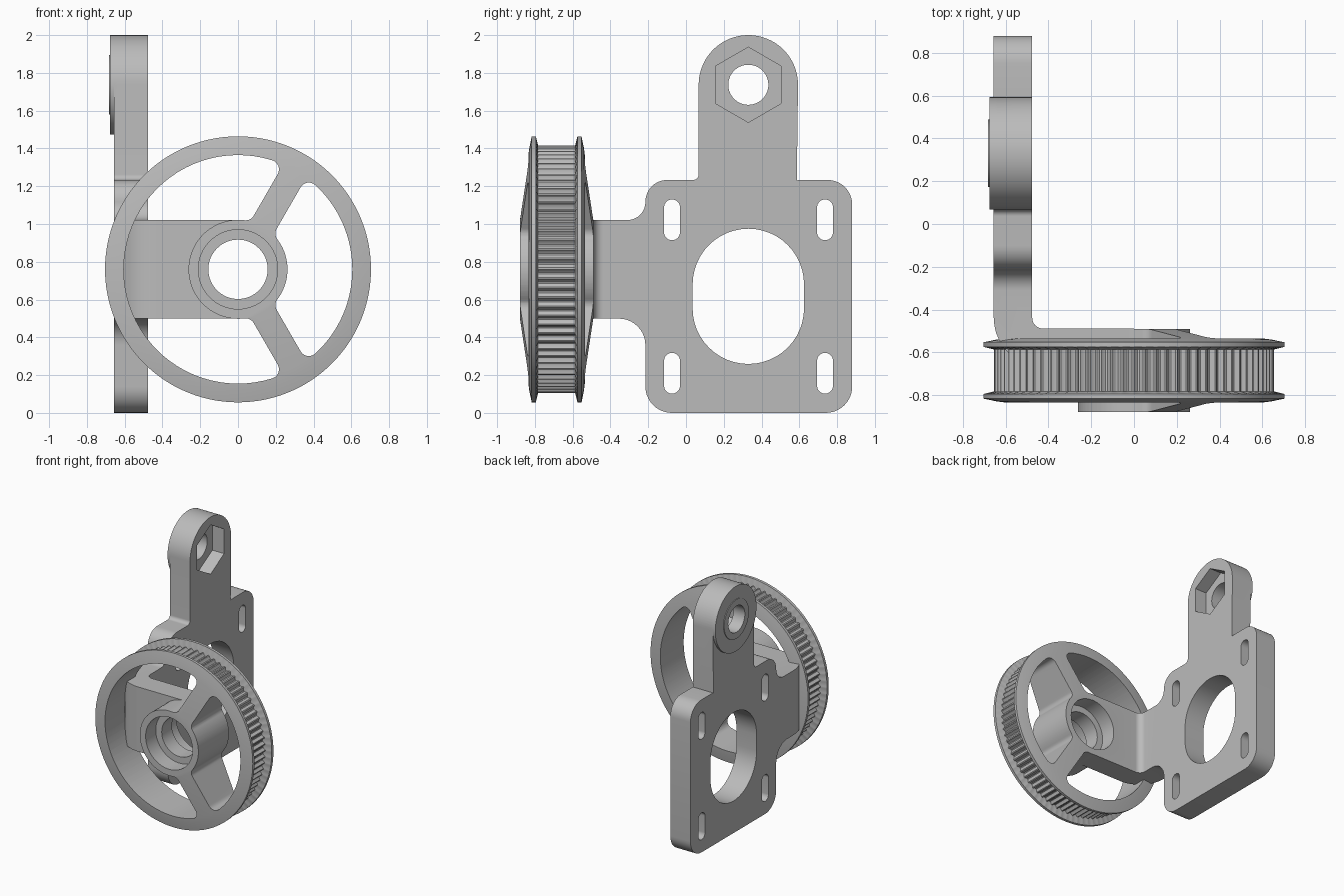
import bpy, bmesh
from math import pi, sin, cos, asin, tan, radians
from mathutils import Vector

cube = bpy.data.objects.get("Cube")
if cube:
    bpy.data.objects.remove(cube)

grey = bpy.data.materials.new("light grey plastic")
grey.use_nodes = True
grey.diffuse_color = (0.5, 0.5, 0.5, 1)
grey.node_tree.nodes["Principled BSDF"].inputs["Base Color"].default_value = (0.5, 0.5, 0.5, 1)

PLACE = {"x": lambda u, v, w: (w, u, v),
         "y": lambda u, v, w: (u, w, v),
         "z": lambda u, v, w: (u, v, w)}


def loft(name, rings):
    """Closed solid through rings of equal point count, capped at both ends."""
    bm = bmesh.new()
    loops = [[bm.verts.new(p) for p in ring] for ring in rings]
    n = len(loops[0])
    for a, b in zip(loops, loops[1:]):
        for i in range(n):
            bm.faces.new((a[i], a[(i + 1) % n], b[(i + 1) % n], b[i]))
    bm.faces.new(loops[0])
    bm.faces.new(loops[-1])
    bmesh.ops.recalc_face_normals(bm, faces=bm.faces)
    mesh = bpy.data.meshes.new(name)
    bm.to_mesh(mesh)
    bm.free()
    mesh.materials.append(grey)
    obj = bpy.data.objects.new(name, mesh)
    bpy.context.collection.objects.link(obj)
    return obj


def prism(name, points, axis, lo, hi):
    return loft(name, [[PLACE[axis](u, v, w) for u, v in points] for w in (lo, hi)])


def arc(cu, cv, r, a, b, steps):
    return [(cu + r * cos(a + (b - a) * i / steps), cv + r * sin(a + (b - a) * i / steps))
            for i in range(steps + 1)]


def circle(cu, cv, r, n=64, turn=0):
    return arc(cu, cv, r, turn, turn + 2 * pi, n)[:-1]


def stadium(cu, cv, r, half):
    return arc(cu, cv + half, r, 0, pi, 24) + arc(cu, cv - half, r, pi, 2 * pi, 24)


def rounded(corners, steps=10):
    """Polygon from (u, v, radius) corners, each filleted."""
    out = []
    for i, (u, v, r) in enumerate(corners):
        p = Vector((u, v))
        if not r:
            out.append((u, v))
            continue
        d1 = (Vector(corners[i - 1][:2]) - p).normalized()
        d2 = (Vector(corners[(i + 1) % len(corners)][:2]) - p).normalized()
        half = d1.angle(d2) / 2
        centre = p + (d1 + d2).normalized() * r / sin(half)
        s = p + d1 * r / tan(half) - centre
        e = p + d2 * r / tan(half) - centre
        total = s.angle(e)
        for k in range(steps + 1):
            t = total * k / steps
            q = centre + (s * sin(total - t) + e * sin(t)) / sin(total)
            out.append((q.x, q.y))
    return out


def combine(obj, tools, operation):
    for tool in tools:
        tool.hide_render = True
        mod = obj.modifiers.new("shape", "BOOLEAN")
        mod.operation, mod.solver, mod.object = operation, "EXACT", tool
        bpy.context.view_layer.objects.active = obj
        bpy.ops.object.modifier_apply(modifier=mod.name)


def window(hub_z, a, b):
    """Rounded opening between the spokes at angles a and b."""
    f, spoke, inner, outer = 0.05, 0.07, 0.262, 0.605
    lo, hi = inner + f, outer - f
    di, do = asin((spoke + f) / lo), asin((spoke + f) / hi)

    def corner(r, ang, start, end):
        return arc(r * cos(ang), hub_z + r * sin(ang), f, start, end, 8)
    q = pi / 2
    return (corner(hi, a + do, a - q, a + do)
            + arc(0, hub_z, outer, a + do, b - do, 48)[1:-1]
            + corner(hi, b - do, b - do, b + q)
            + corner(lo, b - di, b + q, b - di + pi)
            + arc(0, hub_z, inner, b - di, a + di, 32)[1:-1]
            + corner(lo, a + di, a + di + pi, a + 3 * q))


# Shared dimensions
HUB_Z, MID_Y = 0.76, -0.685
TEETH = 80
X0, X1 = -0.656, -0.476
EYE_Y, EYE_Z = 0.33, 1.737
temp = []

# Toothed pulley: one lofted body with flanges, tapered faces and belt grooves
GROOVE = (0, 0, 0.013, 0.019, 0.019, 0.013)


def pulley_ring(offset, radius, grooved=False):
    n = TEETH * len(GROOVE)
    pts = []
    for i in range(n):
        r = radius - (GROOVE[i % len(GROOVE)] if grooved else 0)
        t = 2 * pi * i / n
        pts.append((r * cos(t), MID_Y + offset, HUB_Z + r * sin(t)))
    return pts


side = [(0.195, 0.262, False), (0.15, 0.6, False), (0.145, 0.64, False),
        (0.132, 0.704, False), (0.11, 0.704, False), (0.098, 0.655, True)]
rings = [pulley_ring(-o, r, g) for o, r, g in side]
rings += [pulley_ring(o, r, g) for o, r, g in reversed(side)]
pulley = loft("toothed_pulley", rings)

# Openings between the two spokes, and around the mounting arm
openings = [prism("opening", window(HUB_Z, radians(a), radians(b)), "y", -1, 0)
            for a, b in ((-60, 60), (60, 300))]

# Stepped bearing bore: pocket at each end and a narrower middle
bores = [prism("bore", circle(0, HUB_Z, r), "y", lo, hi)
         for r, lo, hi in ((0.157, -1, 0), (0.21, -1, -0.75), (0.21, -0.62, -0.3))]
combine(pulley, openings + bores, "DIFFERENCE")

# Bracket: bent strip trimmed to the plate outline
bracket = prism("motor_bracket", rounded([
    (X0, 1, 0), (X0, -0.669, 0.23), (0, -0.669, 0), (0, -0.489, 0),
    (X1, -0.489, 0.05), (X1, 1, 0)]), "z", -0.1, 2.1)
top, low, high = 1.233, HUB_Z - 0.261, HUB_Z + 0.261
left, right, tower = -0.215, 0.88, 0.263
outline = rounded([(-0.9, low, 0), (left, low, 0.14), (left, 0, 0.14), (right, 0, 0.14),
                   (right, top, 0.13), (EYE_Y + tower, top, 0.03)])
outline += arc(EYE_Y, EYE_Z, tower, 0, pi, 40)
outline += rounded([(EYE_Y - tower, EYE_Z, 0), (EYE_Y - tower, top, 0.03),
                    (left, top, 0.115), (left, high, 0.095), (-0.9, high, 0)])[1:]
trim = prism("outline", outline, "x", -1, 1)
combine(bracket, [trim], "INTERSECT")

# Round boss and thin washer face on the outside of the eye
boss = prism("eye_boss", circle(EYE_Y, EYE_Z, tower, 80), "x", X0 - 0.021, X0 + 0.02)
washer = prism("eye_washer", circle(EYE_Y, EYE_Z, 0.158), "x", X0 - 0.027, X0)
combine(bracket, [boss, washer], "UNION")

# Motor opening, adjustment slots, bolt hole and nut pocket
cutters = [prism("motor_opening", stadium(EYE_Y, 0.617, 0.295, 0.063), "x", -1, 0)]
for y in (-0.074, 0.736):
    for z in (0.21, 1.022):
        cutters.append(prism("slot", stadium(y, z, 0.042, 0.066), "x", -1, 0))
cutters.append(prism("bolt_hole", circle(EYE_Y, EYE_Z, 0.106), "x", -1, 0))
cutters.append(prism("nut_pocket", circle(EYE_Y, EYE_Z, 0.199, 6, pi / 2), "x", X1 - 0.105, 0))
combine(bracket, cutters + bores, "DIFFERENCE")

# Remove the construction solids and smooth the round walls
for tool in openings + bores + cutters + [trim, boss, washer]:
    bpy.data.objects.remove(tool)
for obj in (pulley, bracket):
    bpy.ops.object.select_all(action="DESELECT")
    obj.select_set(True)
    bpy.context.view_layer.objects.active = obj
    bpy.ops.object.shade_smooth_by_angle(angle=radians(25))
